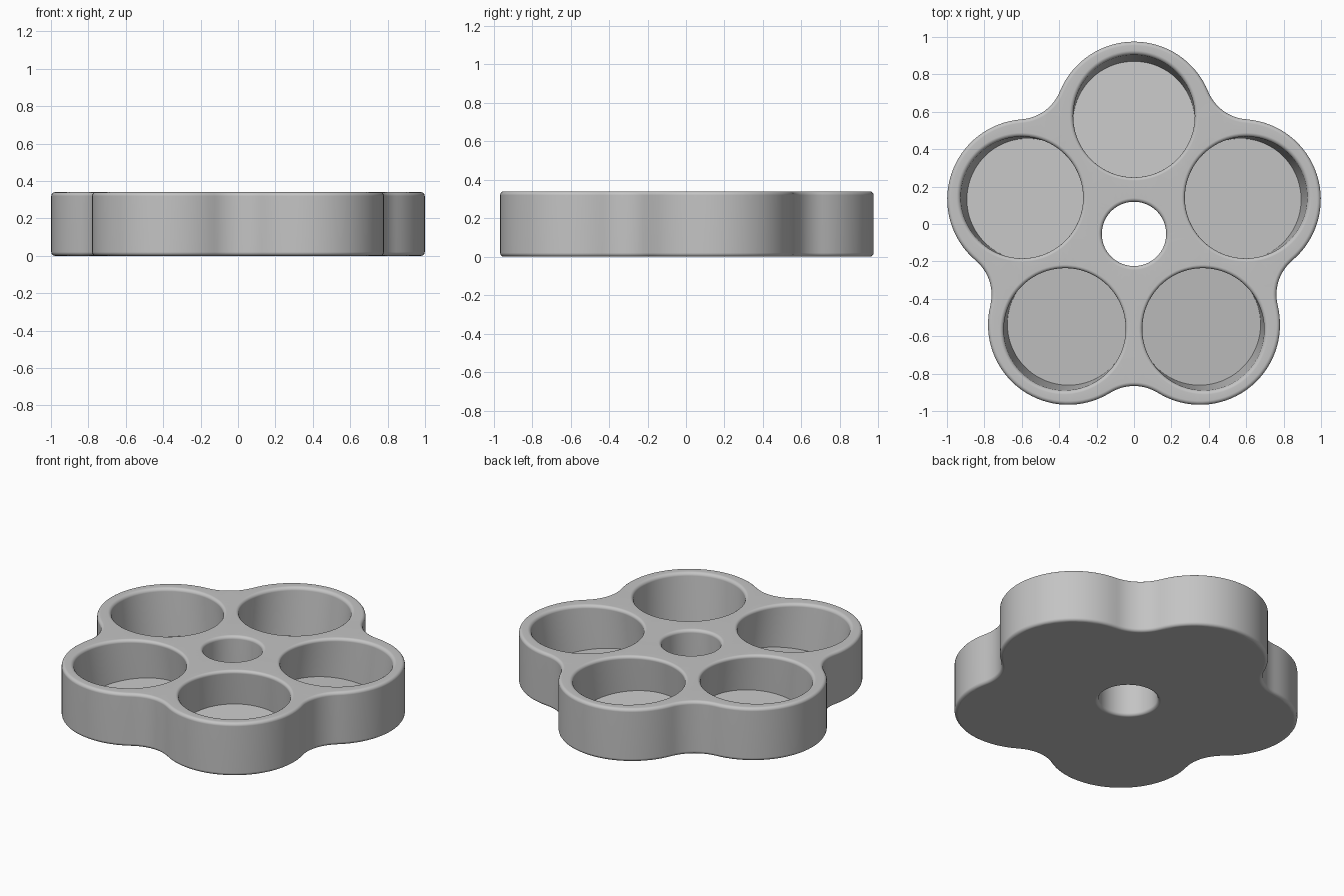
import bpy, bmesh
from math import sin, cos, tan, pi, radians, atan2, hypot
from mathutils import Vector, Matrix

cube = bpy.data.objects.get("Cube")
if cube:
    bpy.data.objects.remove(cube)

HEIGHT = 0.34
CENTRE = Vector((0, -0.053, 0))
LOBE_DIST, LOBE_R = 0.6, 0.428       # five round lobes
VALLEY_DIST, VALLEY_R = 1.052, 0.239  # concave blends between lobes
HOLE_R = 0.172
POCKET_R, POCKET_TILT, POCKET_FLOOR = 0.325, radians(7), 0.075
FILLET, STEPS = 0.02, 4
SIDES = 96

bm = bmesh.new()


def ring(points):
    return [bm.verts.new(CENTRE + p) for p in points]


def bridge(a, b):
    n = len(a)
    for i in range(n):
        j = (i + 1) % n
        bm.faces.new((a[i], a[j], b[j], b[i]))


def skin(rings):
    for a, b in zip(rings, rings[1:]):
        bridge(a, b)


def loop_edges(loop):
    return [bm.edges.get((loop[i - 1], loop[i])) for i in range(len(loop))]


def polar(r, a, z=0):
    return Vector((r * cos(a), r * sin(a), z))


def rounding():
    """Sideways offset and drop along a rounded edge, from the flat face down."""
    for i in range(STEPS + 1):
        a = i / STEPS * pi / 2
        yield FILLET * (1 - sin(a)), FILLET * (1 - cos(a))


def flower(inset, z):
    """Five-lobed outline made of tangent convex and concave arcs."""
    phi = atan2(VALLEY_DIST * sin(pi / 5), VALLEY_DIST * cos(pi / 5) - LOBE_DIST)
    pts = []
    for k in range(5):
        base = pi / 2 + k * 2 * pi / 5
        lobe = polar(LOBE_DIST, base, z)
        valley = polar(VALLEY_DIST, base + pi / 5, z)
        for i in range(32):
            pts.append(lobe + polar(LOBE_R - inset, base + phi * (i / 16 - 1)))
        start, end = phi + pi, 2 * pi / 5 - phi + pi
        for i in range(14):
            a = base + start + (end - start) * i / 14
            pts.append(valley + polar(VALLEY_R + inset, a))
    return pts


def circle(r, z):
    return [polar(r, 2 * pi * i / SIDES, z) for i in range(SIDES)]


def pocket_ring(base, grow, z):
    """Level slice through a leaning round pocket."""
    mid = LOBE_DIST + (z - POCKET_FLOOR) * tan(POCKET_TILT)
    turn = Matrix.Rotation(base, 3, 'Z')
    r = POCKET_R + grow
    return [turn @ Vector((mid + p.x / cos(POCKET_TILT), p.y, z)) for p in circle(r, 0)]


def pocket_floor(base):
    """Floor disc square to the leaning axis."""
    turn = Matrix.Rotation(base, 3, 'Z')
    lean = Matrix.Rotation(POCKET_TILT, 3, 'Y')
    mid = Vector((LOBE_DIST, 0, POCKET_FLOOR))
    return [turn @ (mid + lean @ p) for p in circle(POCKET_R, 0)]


# Outer wall and centre hole, rounded at top and bottom
top_edge = list(rounding())
levels = [(d, HEIGHT - h) for d, h in top_edge] + [(d, h) for d, h in reversed(top_edge)]
outer = [ring(flower(d, z)) for d, z in levels]
hole = [ring(circle(HOLE_R + d, z)) for d, z in levels]
skin(outer)
skin(hole)

# Five leaning pockets with rounded rims
rims = []
for k in range(5):
    base = pi / 2 + k * 2 * pi / 5
    rings = [ring(pocket_ring(base, d, HEIGHT - h)) for d, h in top_edge]
    rings.append(ring(pocket_floor(base)))
    skin(rings)
    bm.faces.new(rings[-1])
    rims.append(rings[0])

# Flat top and bottom around the openings
for loops, up in (([outer[0], hole[0]] + rims, 1), ([outer[-1], hole[-1]], -1)):
    edges = [e for loop in loops for e in loop_edges(loop)]
    bmesh.ops.triangle_fill(bm, edges=edges, use_beauty=True, normal=(0, 0, up))
bmesh.ops.recalc_face_normals(bm, faces=bm.faces)

mesh = bpy.data.meshes.new("flower_tray")
bm.to_mesh(mesh)
bm.free()
tray = bpy.data.objects.new("flower_tray", mesh)
bpy.context.collection.objects.link(tray)

# Plain grey finish
grey = bpy.data.materials.new("plain_grey")
grey.use_nodes = True
colour = (0.55, 0.55, 0.55, 1)
grey.diffuse_color = colour
grey.node_tree.nodes["Principled BSDF"].inputs["Base Color"].default_value = colour
mesh.materials.append(grey)

# Smooth walls and roundings, crisp pocket floors, flat faces kept clean
bpy.ops.object.select_all(action='DESELECT')
tray.select_set(True)
bpy.context.view_layer.objects.active = tray
bpy.ops.object.shade_smooth_by_angle(angle=radians(35))
weighted = tray.modifiers.new("even_normals", 'WEIGHTED_NORMAL')
weighted.keep_sharp = True
